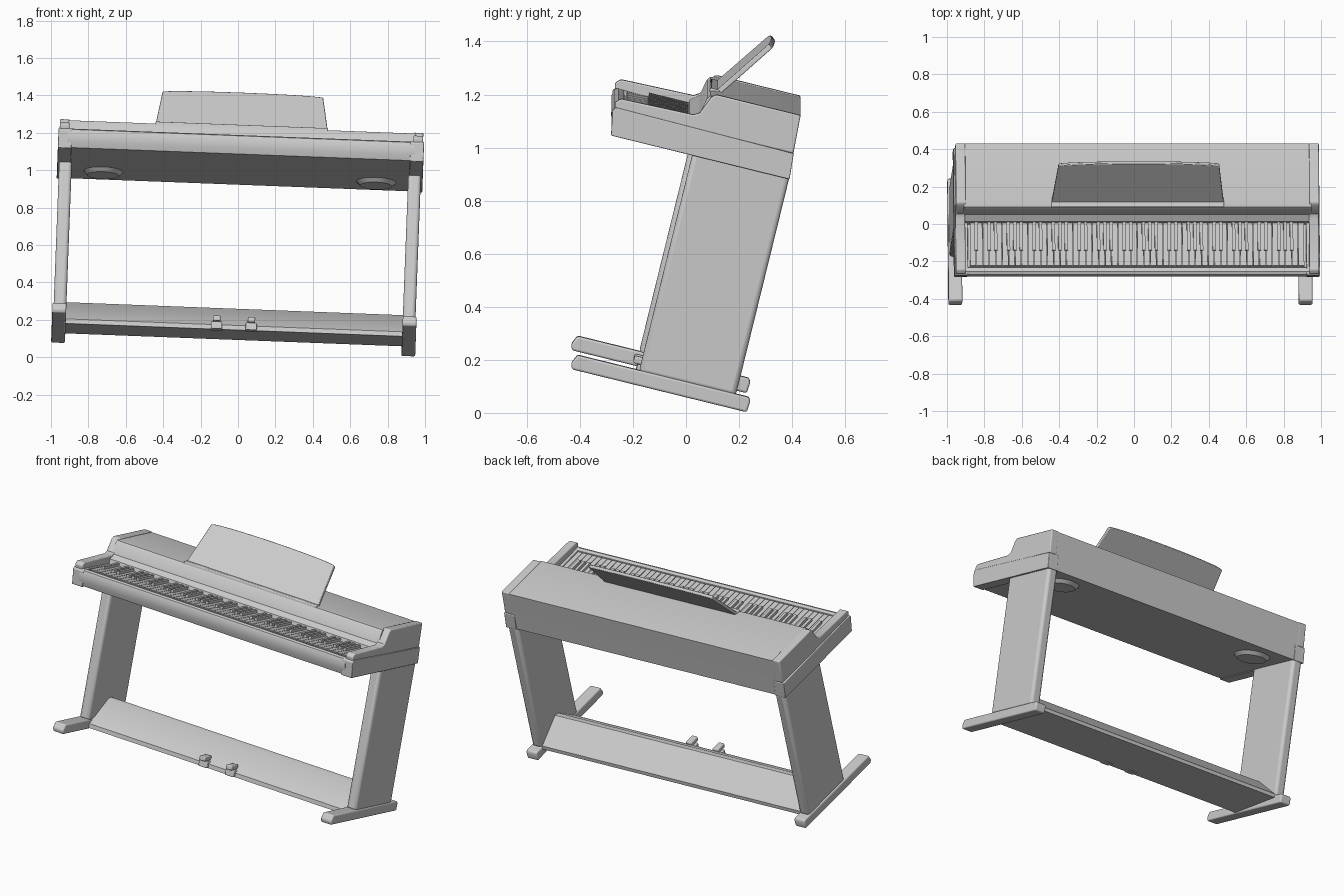
import bpy, bmesh
from math import radians, sin, cos, pi
from mathutils import Matrix, Vector

if "Cube" in bpy.data.objects:
    bpy.data.objects.remove(bpy.data.objects["Cube"], do_unlink=True)

# The whole instrument leans back and rolls a little to one side
ROLL, PITCH = radians(2.2), radians(-13.8)
TILT = (Matrix.Translation((-0.72 * sin(ROLL), 0, 0))
        @ Matrix.Rotation(ROLL, 4, 'Y') @ Matrix.Rotation(PITCH, 4, 'X'))

grey = bpy.data.materials.new("plain grey")
grey.use_nodes = True
COLOUR = (0.6, 0.6, 0.6, 1)
grey.diffuse_color = COLOUR
grey.node_tree.nodes["Principled BSDF"].inputs["Base Color"].default_value = COLOUR


def finish(name, bm, bevel=0.0, segments=3, place=Matrix()):
    bmesh.ops.recalc_face_normals(bm, faces=bm.faces)
    mesh = bpy.data.meshes.new(name)
    bm.to_mesh(mesh)
    bm.free()
    mesh.materials.append(grey)
    obj = bpy.data.objects.new(name, mesh)
    bpy.context.collection.objects.link(obj)
    obj.matrix_world = TILT @ place
    if bevel:
        mod = obj.modifiers.new("rounding", 'BEVEL')
        mod.width, mod.segments = bevel, segments
        mod.limit_method = 'ANGLE'
        mod.angle_limit = radians(40)
    bpy.ops.object.select_all(action='DESELECT')
    obj.select_set(True)
    bpy.context.view_layer.objects.active = obj
    bpy.ops.object.shade_smooth_by_angle(angle=radians(35))
    return obj


def add_prism(bm, points, offset):
    face = bm.faces.new([bm.verts.new(p) for p in points])
    out = bmesh.ops.extrude_face_region(bm, geom=[face])
    moved = [v for v in out["geom"] if isinstance(v, bmesh.types.BMVert)]
    bmesh.ops.translate(bm, verts=moved, vec=offset)


def side_profile(name, profile, x0, x1, bevel=0.0):
    """Extrude a (depth, height) outline across the width."""
    bm = bmesh.new()
    add_prism(bm, [(x0, y, z) for y, z in profile], Vector((x1 - x0, 0, 0)))
    return finish(name, bm, bevel)


def add_box(bm, x, y, z):
    size = [b - a for a, b in (x, y, z)]
    mid = [(a + b) / 2 for a, b in (x, y, z)]
    bmesh.ops.create_cube(bm, size=1, matrix=Matrix.Translation(mid)
                          @ Matrix.Diagonal((*size, 1)))


def box(name, x, y, z, bevel=0.0):
    bm = bmesh.new()
    add_box(bm, x, y, z)
    return finish(name, bm, bevel)


# Main case: front rail, key bed, control panel and lid
side_profile("case", [
    (-.525, .99), (-.54, 1.02), (-.55, 1.06), (-.545, 1.085), (-.53, 1.093),
    (-.508, 1.09), (-.50, 1.07), (-.265, 1.07), (-.26, 1.115), (-.228, 1.14),
    (-.215, 1.205), (-.205, 1.218), (-.185, 1.223), (.143, 1.224),
    (.15, 1.085), (.155, .988)], -.93, .93)

# Ends, legs and feet
for side, label in ((1, "left"), (-1, "right")):
    def across(a, b):
        return sorted((side * a, side * b))
    side_profile(label + "_cheek", [
        (-.54, 1.08), (-.548, 1.11), (-.53, 1.128), (-.25, 1.135),
        (-.228, 1.148), (-.20, 1.215), (-.185, 1.229), (.143, 1.229),
        (.151, 1.083)], *across(.92, .972), .006)
    side_profile(label + "_end_block", [
        (-.533, .985), (-.55, 1.08), (-.54, 1.092), (.152, 1.083),
        (.16, .985)], *across(.905, .978), .004)
    box(label + "_leg", across(.90, .968), (-.218, .158), (.14, 1.0), .018)
    side_profile(label + "_foot", [
        (-.466, .093), (-.474, .115), (-.458, .15), (.208, .15), (.216, .135),
        (.213, .093)], *across(.90, .974), .008)
    # Speaker under the case
    bm = bmesh.new()
    bmesh.ops.create_cone(bm, cap_ends=True, segments=32, radius1=.085,
                          radius2=.11, depth=.025,
                          matrix=Matrix.Translation((side * .73, -.02, .98)))
    finish(label + "_speaker", bm)

# White keys
FIRST, COUNT = -.895, 52
STEP = -2 * FIRST / COUNT
bm = bmesh.new()
for i in range(COUNT):
    x = FIRST + i * STEP
    add_box(bm, (x + .0015, x + STEP - .0015), (-.498, -.262), (1.068, 1.092))
finish("white_keys", bm)

# Raised keys in groups of two and three
bm = bmesh.new()
for i in range(1, COUNT):
    if i % 7 not in (2, 5):
        x = FIRST + i * STEP
        add_box(bm, (x - .009, x + .009), (-.415, -.262), (1.08, 1.108))
finish("raised_keys", bm)

# Music stand: tilted board with a gently arched top, and its ledge
bm = bmesh.new()
arch = [(.43 * cos(t), .275 + .018 * sin(t)) for t in (pi * k / 12 for k in range(13))]
outline = [(-.462, 0), (.462, 0)] + arch
add_prism(bm, [(x, 0, z) for x, z in outline], Vector((0, .02, 0)))
finish("music_stand", bm, .004, 2, Matrix.Translation((0, -.192, 1.213))
       @ Matrix.Rotation(radians(-35), 4, 'X'))
box("stand_ledge", (-.462, .462), (-.208, -.17), (1.205, 1.23), .006)

# Ridged stretcher between the legs
side_profile("stretcher", [
    (-.205, .10), (-.205, .125), (-.045, .256), (-.015, .26), (.15, .155),
    (.152, .133)], -.91, .91)

# Pedals
for x, label in ((-.118, "right"), (.068, "left")):
    x += .024
    box(label + "_pedal_stem", (x - .03, x + .03), (-.222, -.17), (.10, .14), .005)
    box(label + "_pedal", (x - .02, x + .02), (-.24, -.17), (.14, .168), .006)
